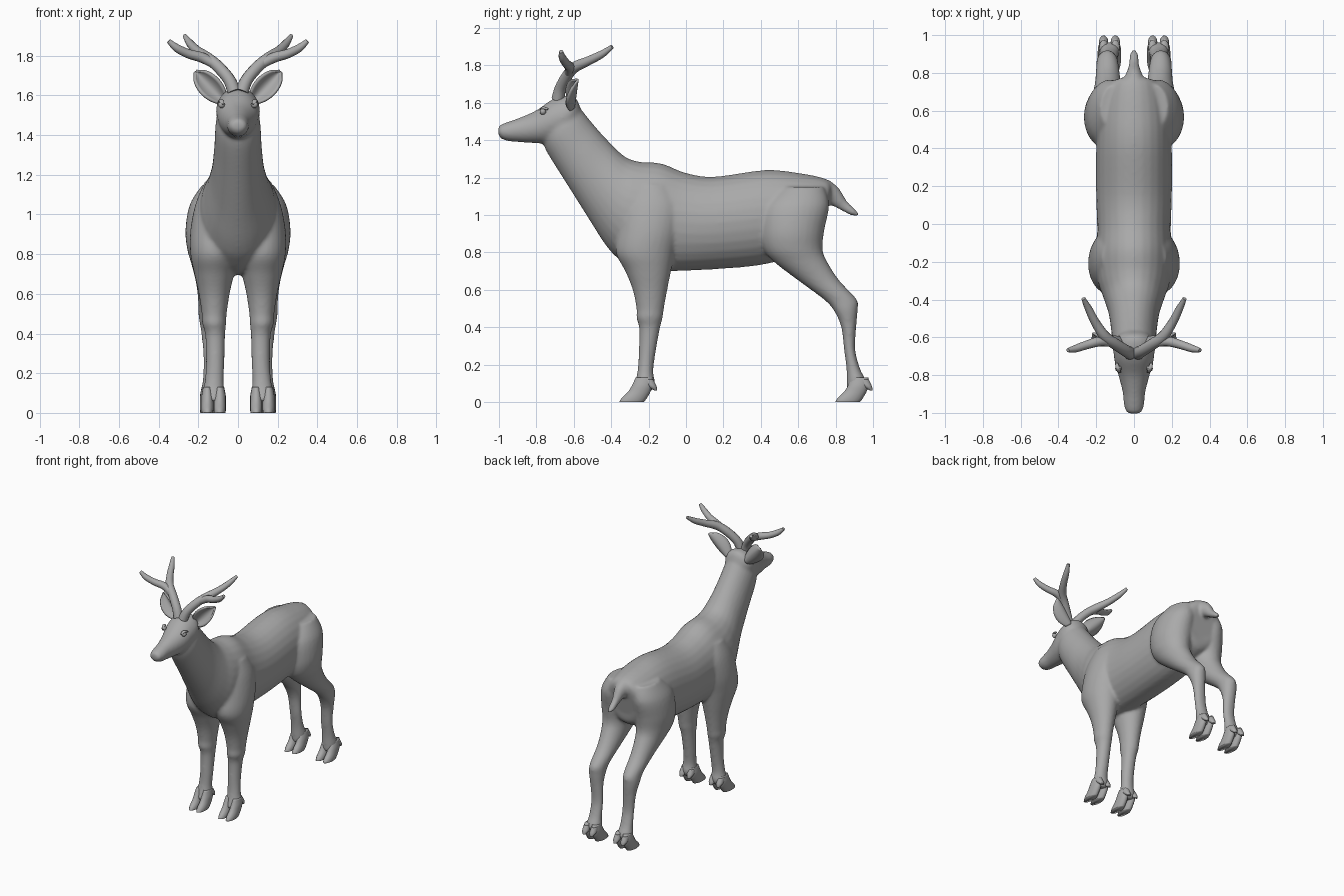
import bpy
import bmesh
import math
from mathutils import Vector

cube = bpy.data.objects.get("Cube")
if cube:
    bpy.data.objects.remove(cube, do_unlink=True)

grey = bpy.data.materials.new("stone grey")
grey.use_nodes = True
colour = (0.4, 0.4, 0.4, 1)
grey.diffuse_color = colour
grey.node_tree.nodes["Principled BSDF"].inputs["Base Color"].default_value = colour


def spline(rows, steps=5):
    """Smoothly resample a list of equal-length number rows."""
    rows = [Vector(r) for r in rows]
    result = []
    for i in range(len(rows) - 1):
        a, b, c = rows[max(i - 1, 0)], rows[i], rows[i + 1]
        d = rows[min(i + 2, len(rows) - 1)]
        for s in range(steps):
            t = s / steps
            result.append(b + (c - a) * (t / 2)
                          + (a * 2 - b * 5 + c * 4 - d) * (t * t / 2)
                          + (b * 3 - a - c * 3 + d) * (t ** 3 / 2))
    return result + [rows[-1]]


def loft(bm, sections, sides=28):
    """Ellipses given by two side-profile points, x centre and half width."""
    rings = []
    for ya, za, yb, zb, x, w in spline(sections):
        ring = []
        for k in range(sides):
            angle = math.tau * k / sides
            t = (1 + math.cos(angle)) / 2
            ring.append(bm.verts.new((x + w * math.sin(angle),
                                      ya + (yb - ya) * t, za + (zb - za) * t)))
        rings.append(ring)
    for low, high in zip(rings, rings[1:]):
        for k in range(sides):
            n = (k + 1) % sides
            bm.faces.new((low[k], low[n], high[n], high[k]))
    bm.faces.new(rings[0])
    bm.faces.new(rings[-1])


def central(rows):
    return [(ya, za, yb, zb, 0, w) for ya, za, yb, zb, w in rows]


def level(rows, side, shift=0):
    """Horizontal sections: front y, back y, height, x centre, half width."""
    return [(ya, z, yb, z, side * (x + shift), w) for ya, yb, z, x, w in rows]


def finish(name, bm):
    bmesh.ops.recalc_face_normals(bm, faces=bm.faces)
    mesh = bpy.data.meshes.new(name)
    bm.to_mesh(mesh)
    bm.free()
    mesh.materials.append(grey)
    mesh.shade_smooth()
    obj = bpy.data.objects.new(name, mesh)
    bpy.context.collection.objects.link(obj)
    return obj


# Trunk and neck: lower profile point, upper profile point, half width
trunk = [(.73, .92, .78, 1.14, .09), (.70, .83, .755, 1.19, .15),
         (.55, .77, .6, 1.225, .19), (.38, .73, .42, 1.24, .2),
         (.15, .71, .15, 1.205, .2), (-.07, .70, 0, 1.225, .195),
         (-.25, .70, -.13, 1.275, .2), (-.36, .765, -.25, 1.285, .19),
         (-.43, .84, -.33, 1.315, .165), (-.52, .98, -.42, 1.40, .135),
         (-.64, 1.17, -.5, 1.49, .12), (-.74, 1.33, -.575, 1.58, .112),
         (-.77, 1.40, -.63, 1.61, .09)]
head = [(-.60, 1.46, -.56, 1.56, .07), (-.66, 1.42, -.60, 1.635, .108),
        (-.74, 1.385, -.70, 1.625, .104), (-.82, 1.385, -.80, 1.56, .08),
        (-.89, 1.39, -.89, 1.52, .06), (-.95, 1.395, -.955, 1.497, .054),
        (-.99, 1.41, -.995, 1.48, .042), (-1.003, 1.43, -1.005, 1.46, .02)]
tail = [(.74, 1.06, .77, 1.185, .06), (.78, 1.05, .82, 1.14, .04),
        (.83, 1.025, .86, 1.075, .027), (.88, 1.0, .9, 1.035, .024),
        (.92, .993, .925, 1.008, .01)]

# Legs: front y, back y, height, x centre, half width
foreleg = [(-.28, -.08, 1.16, .1, .07), (-.34, -.02, 1.05, .11, .105),
           (-.365, -.03, .92, .115, .125), (-.375, -.06, .8, .12, .12),
           (-.325, -.08, .7, .12, .1), (-.285, -.1, .6, .12, .078),
           (-.265, -.118, .5, .12, .063), (-.265, -.125, .45, .12, .06),
           (-.25, -.14, .39, .115, .05), (-.253, -.165, .25, .115, .046),
           (-.26, -.175, .16, .12, .048), (-.275, -.165, .1, .123, .055),
           (-.29, -.18, .06, .123, .045)]
hindleg = [(.5, .74, 1.15, .1, .08), (.41, .765, 1.05, .125, .118),
           (.395, .74, .92, .135, .13), (.415, .73, .82, .14, .115),
           (.47, .755, .75, .14, .095), (.6, .82, .65, .138, .073),
           (.735, .912, .55, .14, .06), (.79, .918, .49, .142, .057),
           (.83, .91, .4, .137, .048), (.845, .905, .28, .13, .045),
           (.858, .93, .18, .13, .047), (.86, .962, .11, .13, .054),
           (.86, .94, .06, .13, .045)]

bm = bmesh.new()
for rows in (trunk, head, tail):
    loft(bm, central(rows))
for side in (1, -1):
    loft(bm, level(foreleg, side))
    loft(bm, level(hindleg, side))
body = finish("body", bm)
remesh = body.modifiers.new("merge", 'REMESH')
remesh.mode = 'VOXEL'
remesh.voxel_size = 0.01
remesh.use_smooth_shade = True
soften = body.modifiers.new("soften", 'SMOOTH')
soften.factor = 0.5
soften.iterations = 8

# Cloven hooves with dewclaws, shared by all four feet
toe = [(-.27, -.18, .13, 0, .022), (-.288, -.18, .09, 0, .03),
       (-.31, -.19, .055, 0, .031), (-.345, -.21, .02, 0, .031),
       (-.357, -.225, 0, 0, .029)]
dewclaw = [(-.24, -.175, .12, 0, .022), (-.21, -.158, .085, 0, .024),
           (-.17, -.154, .062, 0, .012)]


def hoof(name, side, x, move, claw_move):
    bm = bmesh.new()
    for shift in (-.031, .031):
        for rows, dy in ((toe, move), (dewclaw, claw_move)):
            moved = [(a + dy, b + dy, z, x, w) for a, b, z, _, w in rows]
            loft(bm, level(moved, side, shift), 16)
    finish(name, bm)


def antler(name, side):
    """Main beam sweeping back, with one outward tine."""
    beam = [(.02, -.685, 1.62, .034), (.045, -.67, 1.68, .031),
            (.1, -.635, 1.745, .03), (.155, -.595, 1.79, .029),
            (.205, -.52, 1.825, .024), (.24, -.45, 1.86, .02),
            (.268, -.395, 1.9, .011)]
    tine = [(.11, -.63, 1.752, .022), (.18, -.622, 1.79, .026),
            (.25, -.64, 1.81, .023), (.31, -.66, 1.84, .02),
            (.35, -.668, 1.875, .011)]
    curve = bpy.data.curves.new(name, 'CURVE')
    curve.dimensions = '3D'
    curve.bevel_depth = 1
    curve.bevel_resolution = 4
    curve.use_fill_caps = True
    for path in (beam, tine):
        points = spline(path)
        line = curve.splines.new('POLY')
        line.points.add(len(points) - 1)
        line.use_smooth = True
        for point, (x, y, z, radius) in zip(line.points, points):
            point.co = (side * x, y, z, 1)
            point.radius = radius
    curve.materials.append(grey)
    bpy.context.collection.objects.link(bpy.data.objects.new(name, curve))


def ear(name, side):
    """Cupped leaf, open to the front."""
    root, tip = Vector((.075, -.625, 1.575)), Vector((.215, -.605, 1.722))
    across = Vector((.74, 0, -.67))
    bm = bmesh.new()
    rows = []
    for i in range(15):
        t = i / 14
        half = .012 + .043 * math.sin(math.pi * min(1, t * .95 + .05)) ** .7
        half *= 1 if t < .85 else 1 - (t - .85) * 4
        row = []
        for j in range(11):
            u = j / 5 - 1
            p = root.lerp(tip, t) + across * (half * u)
            p.y += .025 - .9 * half * u * u
            p.x *= side
            row.append(bm.verts.new(p))
        rows.append(row)
    for a, b in zip(rows, rows[1:]):
        for j in range(10):
            bm.faces.new((a[j], a[j + 1], b[j + 1], b[j]))
    thick = finish(name, bm).modifiers.new("thickness", 'SOLIDIFY')
    thick.thickness = 0.012
    thick.offset = 0


def eye(name, side):
    """Eyeball with a raised lid ridge above it."""
    bm = bmesh.new()
    bmesh.ops.create_uvsphere(bm, u_segments=16, v_segments=10, radius=.017)
    bmesh.ops.translate(bm, verts=bm.verts, vec=(side * .083, -.765, 1.553))
    lid = [(-.79, 1.555, -.785, 1.562, side * .077, .008),
           (-.772, 1.565, -.765, 1.58, side * .084, .012),
           (-.74, 1.56, -.735, 1.57, side * .092, .008)]
    loft(bm, lid, 12)
    finish(name, bm)


for label, side in (("left", 1), ("right", -1)):
    hoof(label + "_front_hoof", side, .123, 0, 0)
    hoof(label + "_hind_hoof", side, .13, 1.155, 1.152)
    antler(label + "_antler", side)
    ear(label + "_ear", side)
    eye(label + "_eye", side)
